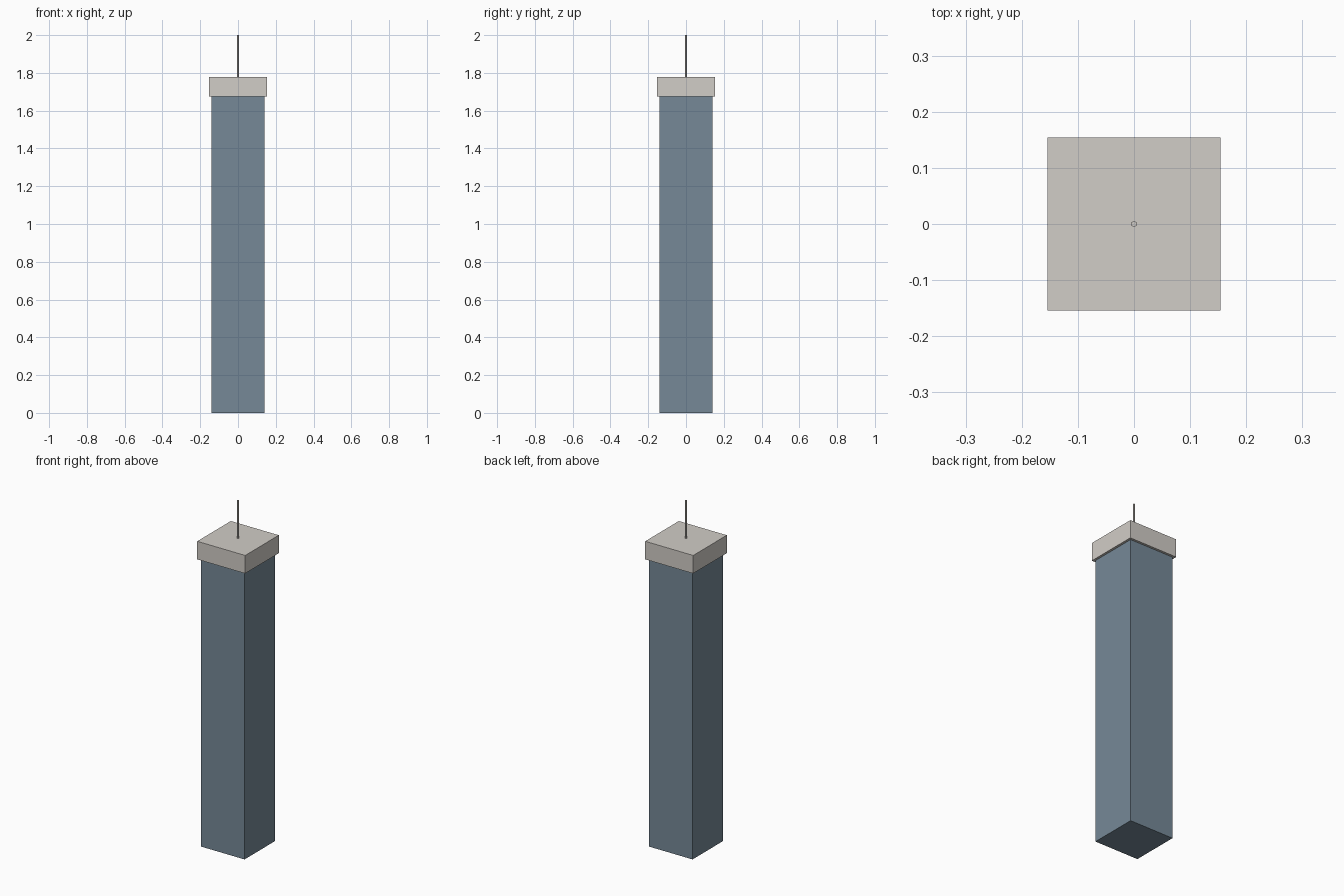
import bpy

if "Cube" in bpy.data.objects:
    bpy.data.objects.remove(bpy.data.objects["Cube"])


def material(name, color):
    mat = bpy.data.materials.new(name)
    mat.diffuse_color = (*color, 1)
    mat.use_nodes = True
    mat.node_tree.nodes["Principled BSDF"].inputs["Base Color"].default_value = mat.diffuse_color
    return mat


def box(name, half, z0, z1, mat):
    bpy.ops.mesh.primitive_cube_add(size=1, location=(0, 0, (z0 + z1) / 2))
    obj = bpy.context.object
    obj.name = name
    obj.scale = (2 * half, 2 * half, z1 - z0)
    bpy.ops.object.transform_apply(location=False, rotation=False, scale=True)
    obj.data.materials.append(mat)
    return obj


blue = material("blue_grey", (0.18, 0.25, 0.31))
stone = material("warm_grey", (0.64, 0.61, 0.57))

# Square tower shaft and overhanging crown
box("tower_body", 0.141, 0, 1.674, blue)
box("roof_cap", 0.1545, 1.674, 1.779, stone)

# Thin low-poly mast on the roof
bpy.ops.mesh.primitive_cylinder_add(vertices=6, radius=0.0056, depth=2 - 1.779,
                                    location=(0, 0, (2 + 1.779) / 2))
mast = bpy.context.object
mast.name = "antenna_mast"
mast.data.materials.append(stone)
